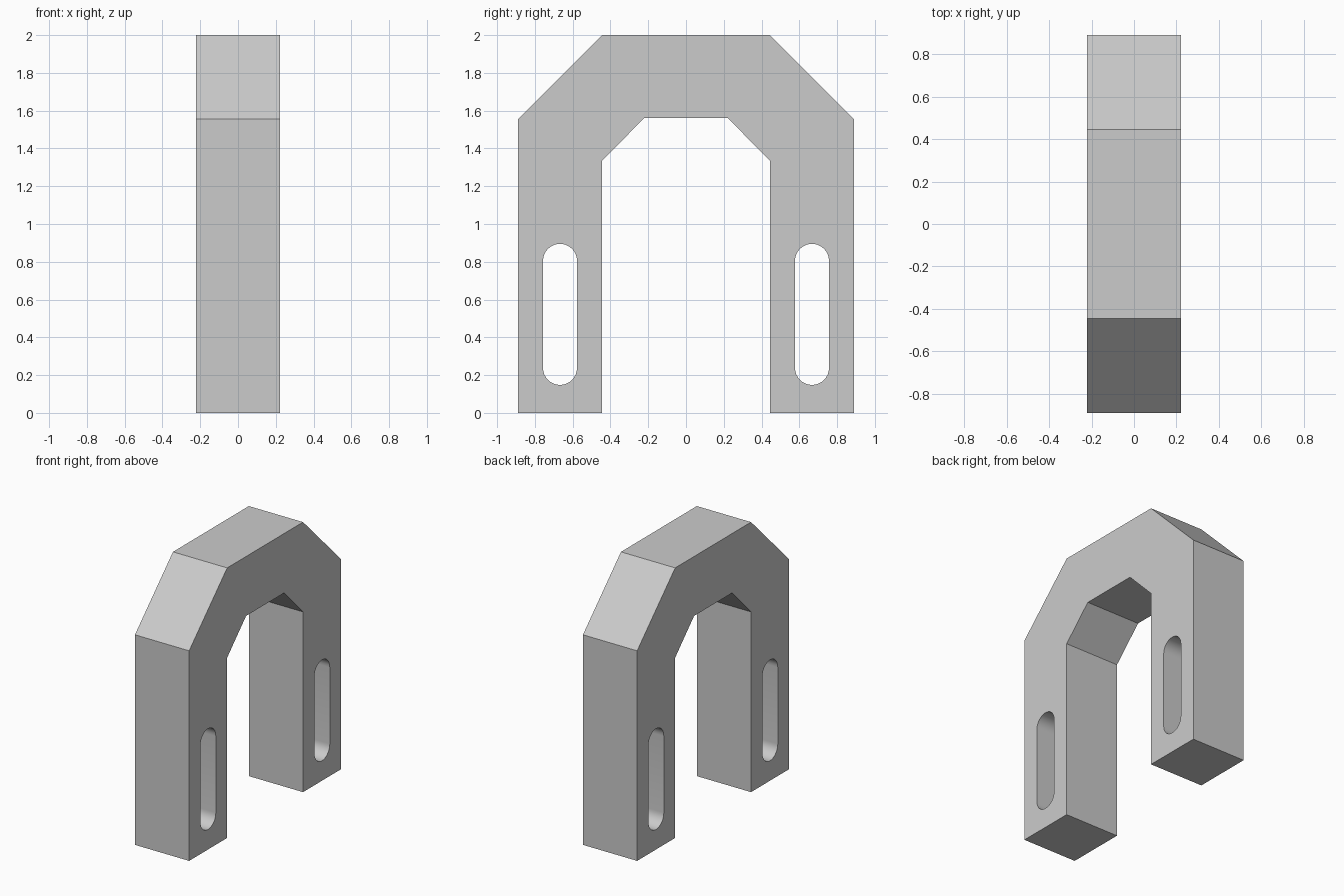
import bpy
import bmesh
from math import cos, sin, pi, radians

cube = bpy.data.objects.get("Cube")
if cube:
    bpy.data.objects.remove(cube, do_unlink=True)

HALF_WIDTH = 0.222

grey = bpy.data.materials.new("plain grey")
grey.use_nodes = True
colour = (0.6, 0.6, 0.6, 1)
grey.diffuse_color = colour
grey.node_tree.nodes["Principled BSDF"].inputs["Base Color"].default_value = colour


def extrude_profile(name, profile, half):
    """Extrude a closed (y, z) profile along x."""
    bm = bmesh.new()
    face = bm.faces.new([bm.verts.new((-half, y, z)) for y, z in profile])
    result = bmesh.ops.extrude_face_region(bm, geom=[face])
    verts = [v for v in result["geom"] if isinstance(v, bmesh.types.BMVert)]
    bmesh.ops.translate(bm, verts=verts, vec=(2 * half, 0, 0))
    bmesh.ops.recalc_face_normals(bm, faces=bm.faces)
    mesh = bpy.data.meshes.new(name)
    bm.to_mesh(mesh)
    bm.free()
    mesh.materials.append(grey)
    obj = bpy.data.objects.new(name, mesh)
    bpy.context.collection.objects.link(obj)
    return obj


def slot_profile(y, low, high, radius, steps=16):
    """Rounded slot: a half circle at each end of a straight run."""
    points = []
    for centre, start in ((high, 0), (low, pi)):
        for i in range(steps + 1):
            a = start + pi * i / steps
            points.append((y + radius * cos(a), centre + radius * sin(a)))
    return points


# Arch with chamfered shoulders, mirrored from one half
half_arch = [(0.222, 1.56), (0.444, 1.335), (0.444, 0), (0.889, 0),
             (0.889, 1.556), (0.444, 2)]
arch = extrude_profile(
    "arch", half_arch + [(-y, z) for y, z in reversed(half_arch)], HALF_WIDTH)

# Slots through both legs
cutters = []
for side, label in ((-1, "front"), (1, "back")):
    cutter = extrude_profile(label + "_slot_cutter",
                             slot_profile(side * 0.667, 0.238, 0.805, 0.09), 0.4)
    cutter.hide_render = True
    cutters.append(cutter)
    cut = arch.modifiers.new(label + "_slot", "BOOLEAN")
    cut.operation = "DIFFERENCE"
    cut.solver = "EXACT"
    cut.object = cutter

bpy.ops.object.select_all(action="DESELECT")
bpy.context.view_layer.objects.active = arch
arch.select_set(True)
for modifier in list(arch.modifiers):
    bpy.ops.object.modifier_apply(modifier=modifier.name)
for cutter in cutters:
    bpy.data.objects.remove(cutter, do_unlink=True)

bpy.ops.object.shade_smooth_by_angle(angle=radians(30))
